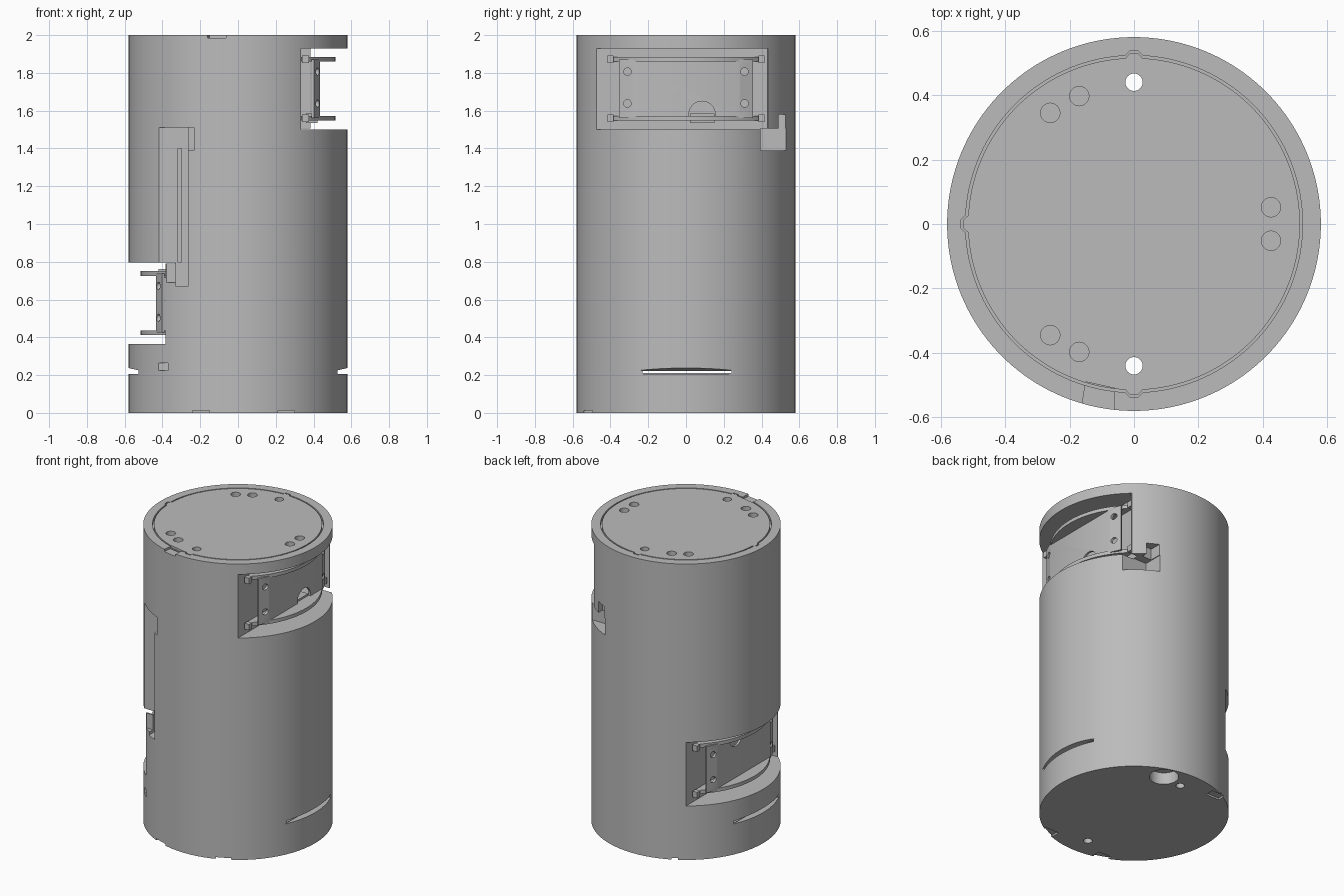
import bpy, bmesh
from math import sin, cos, pi, radians, sqrt

R, H = 0.58, 2.0
old = bpy.data.objects.get("Cube")
if old:
    bpy.data.objects.remove(old, do_unlink=True)

grey = bpy.data.materials.new("plain grey")
grey.use_nodes = True
grey.diffuse_color = (0.5, 0.5, 0.5, 1)
grey.node_tree.nodes["Principled BSDF"].inputs["Base Color"].default_value = (0.5, 0.5, 0.5, 1)


def finish(bm, name):
    bmesh.ops.recalc_face_normals(bm, faces=bm.faces)
    me = bpy.data.meshes.new(name)
    bm.to_mesh(me)
    bm.free()
    ob = bpy.data.objects.new(name, me)
    bpy.context.collection.objects.link(ob)
    me.materials.append(grey)
    return ob


def prism(name, pts, lo, hi, axis="z"):
    """Extrude a 2D outline along z (points x, y), y (x, z) or x (y, z)."""
    place = {"z": lambda a, b, c: (a, b, c),
             "y": lambda a, b, c: (a, c, b),
             "x": lambda a, b, c: (c, a, b)}[axis]
    bm = bmesh.new()
    low = [bm.verts.new(place(a, b, lo)) for a, b in pts]
    top = [bm.verts.new(place(a, b, hi)) for a, b in pts]
    bm.faces.new(low)
    bm.faces.new(top)
    for i in range(len(pts)):
        j = (i + 1) % len(pts)
        bm.faces.new((low[i], low[j], top[j], top[i]))
    return finish(bm, name)


def box(name, x0, x1, y0, y1, z0, z1):
    return prism(name, [(x0, y0), (x1, y0), (x1, y1), (x0, y1)], z0, z1)


def disc(name, a, b, r, lo, hi, axis="z", n=32):
    pts = [(a + r * cos(2 * pi * i / n), b + r * sin(2 * pi * i / n)) for i in range(n)]
    return prism(name, pts, lo, hi, axis)


def activate(ob):
    bpy.ops.object.select_all(action="DESELECT")
    ob.select_set(True)
    bpy.context.view_layer.objects.active = ob


def cut(ob, cutters):
    for c in cutters:
        activate(ob)
        m = ob.modifiers.new("cut", "BOOLEAN")
        m.operation, m.solver, m.object = "DIFFERENCE", "EXACT", c
        bpy.ops.object.modifier_apply(modifier=m.name)
        bpy.data.objects.remove(c, do_unlink=True)


def smooth(ob):
    activate(ob)
    bpy.ops.object.shade_smooth_by_angle(angle=radians(30))


# Lid seam: thin ring groove with three small locating tabs
def lid_groove():
    n = 240
    bm = bmesh.new()

    def loop(r, z):
        out = []
        for i in range(n):
            a = 2 * pi * i / n
            tab = any(abs(a - k * pi / 2) < 0.045 for k in (1, 2, 3))
            rr = r + (0.014 if tab else 0)
            out.append(bm.verts.new((rr * cos(a), rr * sin(a), z)))
        return out
    rings = [loop(0.515, 1.98), loop(0.523, 1.98), loop(0.523, 2.1), loop(0.515, 2.1)]
    for k in range(4):
        p, q = rings[k], rings[(k + 1) % 4]
        for i in range(n):
            j = (i + 1) % n
            bm.faces.new((p[i], p[j], q[j], q[i]))
    return finish(bm, "lid_groove")


body = disc("body", 0, 0, R, 0, H, n=160)
cuts = []

# Two opposite side pockets, each leaving a narrow bar at one end
for s, z0, z1 in ((1, 1.5, 1.93), (-1, 0.365, 0.795)):
    for name, x0, x1, y0, y1 in (("pocket", 0.333, 0.7, -0.7, 0.43),
                                 ("pocket_end", 0.383, 0.7, 0.3, 0.7)):
        xs, ys = sorted((s * x0, s * x1)), sorted((s * y0, s * y1))
        cuts.append(box(name, *xs, *ys, z0, z1))

# Latch slot behind the upper pocket
cuts.append(box("latch_slot", 0.235, 0.7, 0.395, 0.7, 1.39, 1.505))
cuts.append(box("latch_step", 0.24, 0.31, 0.45, 0.7, 1.45, 1.58))

# Tall cable channel at the front, above the lower pocket
cuts.append(box("channel", -0.418, -0.265, -0.7, -0.40, 0.79, 1.51))
cuts.append(box("channel_top", -0.38, -0.233, -0.7, -0.43, 1.39, 1.51))
cuts.append(box("channel_foot", -0.328, -0.265, -0.7, -0.40, 0.67, 0.81))
cuts.append(box("channel_latch", -0.385, -0.32, -0.7, -0.44, 0.69, 0.81))
cuts.append(box("channel_groove", -0.317, -0.30, -0.7, -0.37, 0.80, 1.40))

# Base slots with sloped roof, joined by a narrow through slit
for s in (-1, 1):
    cuts.append(prism("base_slot", [(s * 0.525, 0.207), (s * 0.7, 0.207),
                                    (s * 0.7, 0.265), (s * 0.525, 0.225)], -0.245, 0.245, "y"))
cuts.append(box("base_slit", -0.56, 0.56, -0.23, 0.24, 0.21, 0.223))
cuts.append(box("front_port", -0.46, -0.37, -0.7, -0.40, 0.225, 0.265))

# Holes in the top, two of them running right through
for y in (-1, 1):
    cuts.append(disc("through_hole", 0, y * 0.44, 0.027, -0.1, 2.1))
    for x, yy in ((-0.26, 0.345), (-0.17, 0.397), (0.425, 0.052)):
        cuts.append(disc("blind_hole", x, y * yy, 0.03, 1.95, 2.1))
cuts.append(lid_groove())
cuts.append(prism("rim_notch", [(-0.15, -0.49), (-0.06, -0.51), (-0.066, -0.65), (-0.175, -0.65)], 1.985, 2.1))

# Underside: finger hole and shallow rim notches
cuts.append(disc("finger_hole", 0.147, 0.46, 0.09, -0.1, 0.08))
for x, y in ((-0.24, 0.49), (-0.19, -0.53), (0.25, -0.51)):
    cuts.append(box("foot_notch", x - 0.05, x + 0.05, y - 0.03, y + 0.03, -0.1, 0.012))
cut(body, cuts)
smooth(body)


# Bracket in each pocket: bent panel held between two curved shelves
def bracket(side, label, s, z0, z1, hole_z):
    sheet = [(0.434, -0.28), (0.434, 0.28), (0.402, 0.355), (0.39, 0.35),
             (0.42, 0.27), (0.42, -0.27), (0.39, -0.35), (0.402, -0.355)]
    panel = prism(label + "_panel", [(s * x, y) for x, y in sheet], z0, z1)
    holes = [disc("arch", 0.085, hole_z, 0.07, min(s * 0.3, s * 0.6), max(s * 0.3, s * 0.6), "x")]
    for y in (-0.31, 0.31):
        for f in (0.25, 0.79):
            z = z0 + f * (z1 - z0)
            holes.append(disc("screw", y, z, 0.02, min(s * 0.3, s * 0.6), max(s * 0.3, s * 0.6), "x", 16))
    cut(panel, holes)
    smooth(panel)
    r, n = 0.515, 32
    end = sqrt(r * r - 0.335 ** 2)
    arc = [(s * 0.325, -end)]
    for i in range(n + 1):
        y = end * sin(pi * (i / n - 0.5))
        arc.append((s * sqrt(r * r - y * y), y))
    arc.append((s * 0.325, end))
    for part, z in (("lower", z0), ("upper", z1)):
        shelf = prism(f"{label}_{part}_shelf", arc, z - 0.012, z + 0.012)
        smooth(shelf)
        for y in (-0.40, 0.40):
            xs = sorted((s * 0.34, s * 0.375))
            box(f"{label}_{part}_tab", *xs, y - 0.016, y + 0.016, z - 0.02, z + 0.02)
    # small plug below the arch
    xs = sorted((s * 0.36, s * 0.42))
    zp = z0 if hole_z < (z0 + z1) / 2 else z1
    box(label + "_plug", *xs, 0.02, 0.15, zp - 0.025, zp + 0.025)


bracket("right", "upper_bracket", 1, 1.56, 1.872, 1.58)
bracket("left", "lower_bracket", -1, 0.425, 0.738, 0.718)
